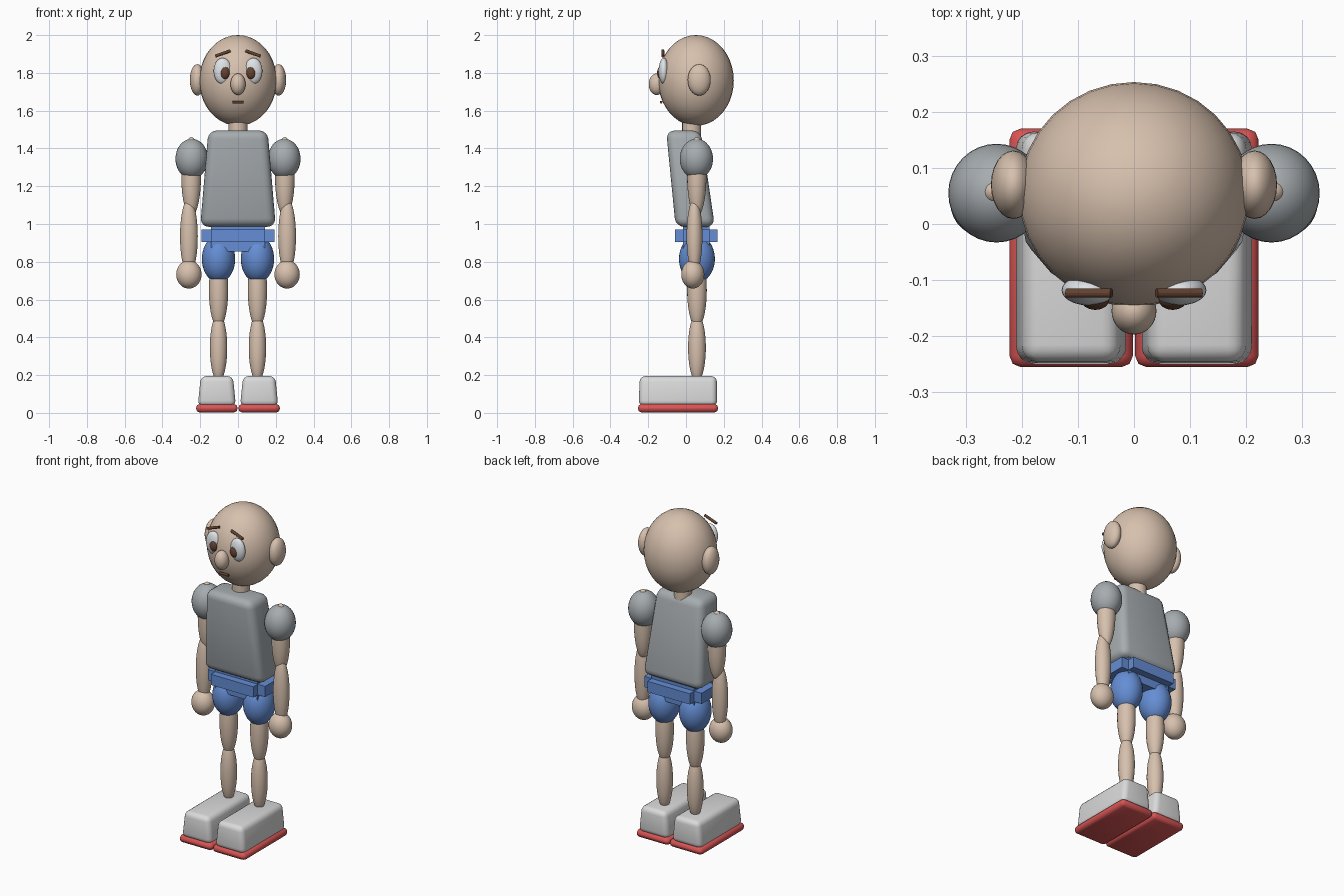
import bpy, bmesh, math
from mathutils import Matrix

if "Cube" in bpy.data.objects:
    bpy.data.objects.remove(bpy.data.objects["Cube"])


def material(name, r, g, b):
    m = bpy.data.materials.new(name)
    m.diffuse_color = (r, g, b, 1)
    m.use_nodes = True
    m.node_tree.nodes["Principled BSDF"].inputs["Base Color"].default_value = m.diffuse_color
    return m


SKIN = material("skin", 0.68, 0.53, 0.42)
GREY = material("shirt grey", 0.38, 0.41, 0.43)
BLUE = material("shorts blue", 0.13, 0.27, 0.66)
RED = material("sole red", 0.70, 0.09, 0.09)
WHITE = material("shoe white", 0.70, 0.70, 0.70)
EYE = material("eye white", 0.74, 0.77, 0.80)
BROWN = material("brown", 0.13, 0.055, 0.03)


def finish(name, bm, mat, smooth=True):
    bmesh.ops.recalc_face_normals(bm, faces=bm.faces)
    me = bpy.data.meshes.new(name)
    for f in bm.faces:
        f.smooth = smooth
    bm.to_mesh(me)
    bm.free()
    me.materials.append(mat)
    ob = bpy.data.objects.new(name, me)
    bpy.context.collection.objects.link(ob)
    return ob


def ellipsoid(name, centre, radii, mat, seg=32, rings=20):
    bm = bmesh.new()
    bmesh.ops.create_uvsphere(bm, u_segments=seg, v_segments=rings, radius=1,
                              matrix=Matrix.Translation(centre) @ Matrix.Diagonal((*radii, 1)))
    return finish(name, bm, mat)


def tapered_box(name, bottom, top, mat, bevel=0, segments=4):
    """bottom and top are (x0, x1, y0, y1, z)."""
    bm = bmesh.new()
    loops = []
    for x0, x1, y0, y1, z in (bottom, top):
        loops.append([bm.verts.new(p) for p in
                      ((x0, y0, z), (x1, y0, z), (x1, y1, z), (x0, y1, z))])
    a, b = loops
    bm.faces.new(a)
    bm.faces.new(b)
    for i in range(4):
        j = (i + 1) % 4
        bm.faces.new((a[i], a[j], b[j], b[i]))
    if bevel:
        bmesh.ops.bevel(bm, geom=bm.edges[:], offset=bevel, segments=segments,
                        profile=0.5, affect='EDGES', clamp_overlap=True)
    return finish(name, bm, mat, bevel > 0)


def rod(name, centre, radius, length, mat, rot, seg=12):
    bm = bmesh.new()
    bmesh.ops.create_cone(bm, cap_ends=True, segments=seg, radius1=radius, radius2=radius,
                          depth=length, matrix=Matrix.Translation(centre) @ rot)
    return finish(name, bm, mat, False)


# Head, neck, nose and mouth
ACROSS = Matrix.Rotation(math.pi / 2, 4, 'Y')
ellipsoid("head", (0, 0.053, 1.76), (0.205, 0.2, 0.24), SKIN)
ellipsoid("nose", (0, -0.155, 1.74), (0.04, 0.042, 0.057), SKIN)
rod("mouth", (0, -0.132, 1.645), 0.007, 0.058, BROWN, ACROSS)
neck = rod("neck", (0, 0.03, 1.51), 0.05, 0.14, SKIN, Matrix(), 24)
for p in neck.data.polygons:
    p.use_smooth = len(p.vertices) == 4

# Shirt body, leaning forward at the top
tapered_box("torso", (-0.2, 0.2, -0.055, 0.153, 0.985),
            (-0.157, 0.157, -0.105, 0.078, 1.495), GREY, 0.045)

# Shorts waist: block with square notches along every edge
tapered_box("waist_across", (-0.193, 0.193, -0.015, 0.125, 0.905),
            (-0.193, 0.193, -0.015, 0.125, 0.97), BLUE)
tapered_box("waist_depth", (-0.143, 0.143, -0.057, 0.168, 0.905),
            (-0.143, 0.143, -0.057, 0.168, 0.97), BLUE)
tapered_box("waist_core", (-0.143, 0.143, -0.015, 0.125, 0.855),
            (-0.143, 0.143, -0.015, 0.125, 1.02), BLUE)

for s, side in ((-1, "right"), (1, "left")):
    # Face parts
    ellipsoid("ear_" + side, (s * 0.215, 0.07, 1.763), (0.04, 0.061, 0.083), SKIN, 24, 16)
    ellipsoid("eye_" + side, (s * 0.081, -0.118, 1.81), (0.048, 0.027, 0.069), EYE, 24, 16)
    ellipsoid("pupil_" + side, (s * 0.069, -0.135, 1.80), (0.025, 0.018, 0.033), BROWN, 24, 16)
    rod("eyebrow_" + side, (s * 0.08, -0.123, 1.903), 0.008, 0.085, BROWN,
        Matrix.Rotation(s * math.radians(20), 4, 'Y') @ ACROSS)
    # Arm
    ellipsoid("sleeve_" + side, (s * 0.245, 0.055, 1.345), (0.086, 0.088, 0.106), GREY)
    ellipsoid("upper_arm_" + side, (s * 0.248, 0.057, 1.25), (0.052, 0.051, 0.21), SKIN, 24, 20)
    ellipsoid("forearm_" + side, (s * 0.26, 0.045, 0.935), (0.047, 0.042, 0.2), SKIN, 24, 20)
    ellipsoid("hand_" + side, (s * 0.26, 0.036, 0.733), (0.067, 0.061, 0.075), SKIN)
    # Leg
    ellipsoid("shorts_leg_" + side, (s * 0.103, 0.058, 0.815), (0.088, 0.095, 0.125), BLUE)
    ellipsoid("thigh_" + side, (s * 0.103, 0.058, 0.65), (0.051, 0.052, 0.2), SKIN, 24, 20)
    ellipsoid("shin_" + side, (s * 0.103, 0.058, 0.345), (0.046, 0.047, 0.18), SKIN, 24, 20)
    # Shoe and sole
    c = s * 0.112
    tapered_box("shoe_" + side, (c - 0.101, c + 0.101, -0.25, 0.165, 0.035),
                (c - 0.085, c + 0.085, -0.245, 0.163, 0.195), WHITE, 0.03)
    tapered_box("sole_" + side, (c - 0.11, c + 0.11, -0.255, 0.17, 0.002),
                (c - 0.11, c + 0.11, -0.255, 0.17, 0.047), RED, 0.02, 2)
